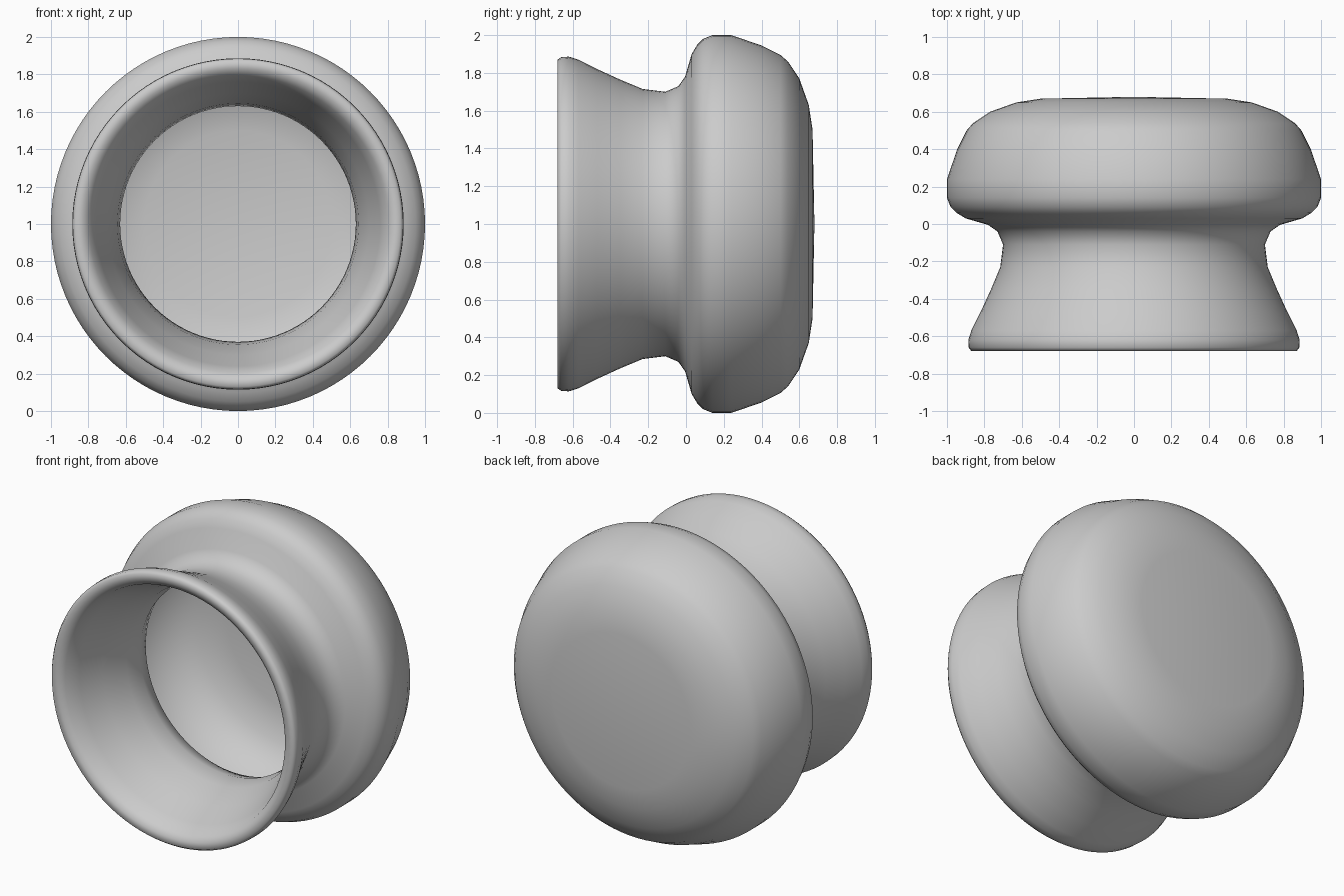
import bpy
import bmesh
from math import tau
from mathutils import Matrix, Vector

cube = bpy.data.objects.get("Cube")
if cube:
    bpy.data.objects.remove(cube, do_unlink=True)

# Plain grey material
grey = bpy.data.materials.new("plain_grey")
grey.use_nodes = True
colour = (0.6, 0.6, 0.6, 1)
grey.diffuse_color = colour
grey.node_tree.nodes["Principled BSDF"].inputs["Base Color"].default_value = colour

# Profiles as (radius, depth), from the lip to the centre of the base
outer = [(.87, -.68), (.884, -.66), (.886, -.62), (.87, -.57), (.82, -.47),
         (.765, -.35), (.715, -.23), (.70, -.11), (.73, -.04), (.78, -.005),
         (.90, .03), (.95, .06), (.98, .09), (1, .14), (1, .24), (.945, .4),
         (.895, .5), (.86, .54), (.77, .6), (.63, .65), (.5, .67), (0, .68)]
inner = [(.83, -.675), (.795, -.65), (.76, -.55), (.70, -.4), (.645, -.23),
         (.63, -.11), (.66, -.01), (.82, .08), (.92, .15), (.92, .24),
         (.83, .45), (.7, .55), (.5, .6), (0, .61)]


def lathe(name, profile, steps=96):
    """Spin a profile around the front-to-back axis."""
    bm = bmesh.new()
    verts = [bm.verts.new((r, y, 0)) for r, y in profile]
    edges = [bm.edges.new(pair) for pair in zip(verts, verts[1:])]
    bmesh.ops.spin(bm, geom=verts + edges, cent=(0, 0, 0), axis=(0, 1, 0),
                   angle=tau, steps=steps, use_duplicate=False)
    bmesh.ops.remove_doubles(bm, verts=bm.verts, dist=0.0005)
    bmesh.ops.recalc_face_normals(bm, faces=bm.faces)
    bmesh.ops.transform(bm, matrix=Matrix.Translation(Vector((0, 0, 1))), verts=bm.verts)
    mesh = bpy.data.meshes.new(name)
    bm.to_mesh(mesh)
    bm.free()
    mesh.materials.append(grey)
    mesh.shade_smooth()
    obj = bpy.data.objects.new(name, mesh)
    bpy.context.collection.objects.link(obj)
    return obj


# Hollow pot with a flared mouth: outside, lip and inside in one shell
lathe("flared_pot", outer[::-1] + inner)
